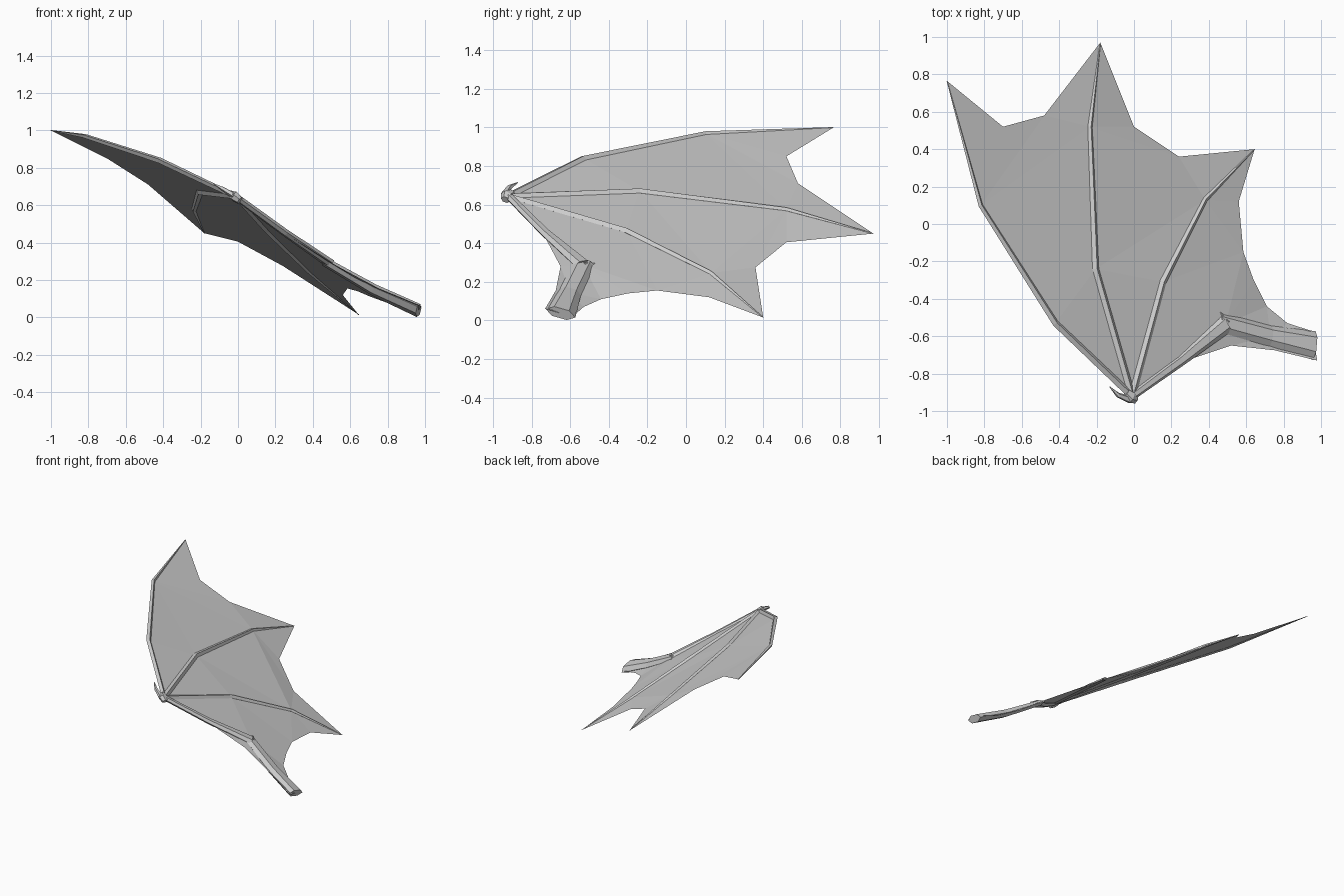
import bpy, bmesh, math
from mathutils import Vector

if "Cube" in bpy.data.objects:
    bpy.data.objects.remove(bpy.data.objects["Cube"])

UP = Vector((0.5, 0.2, 0.85)).normalized()   # general facing of the wing skin


def make_object(name, verts, faces, triangulate=False):
    mesh = bpy.data.meshes.new(name)
    mesh.from_pydata([tuple(v) for v in verts], [], faces)
    bm = bmesh.new()
    bm.from_mesh(mesh)
    if triangulate:
        bmesh.ops.triangulate(bm, faces=bm.faces[:])
    bmesh.ops.recalc_face_normals(bm, faces=bm.faces[:])
    bm.to_mesh(mesh)
    bm.free()
    obj = bpy.data.objects.new(name, mesh)
    bpy.context.collection.objects.link(obj)
    return obj


def bone(name, path, sizes, sides=6):
    """Low-poly tapered limb: path points with (half width, half height)."""
    pts = [Vector(p) for p in path]
    verts, faces = [], []
    for i, (p, (w, h)) in enumerate(zip(pts, sizes)):
        a, b = pts[max(i - 1, 0)], pts[min(i + 1, len(pts) - 1)]
        t = (b - a).normalized()
        side = t.cross(UP).normalized()
        up = side.cross(t)
        for k in range(sides):
            ang = 2 * math.pi * k / sides
            verts.append(p + side * w * math.cos(ang) + up * h * math.sin(ang))
    for i in range(len(pts) - 1):
        for k in range(sides):
            n = (k + 1) % sides
            faces.append((i * sides + k, i * sides + n,
                          (i + 1) * sides + n, (i + 1) * sides + k))
    faces.append(tuple(range(sides)))
    faces.append(tuple(range(len(verts) - sides, len(verts))))
    return make_object(name, verts, faces)


# Key points of the skin: wrist, three fingers, arm and scalloped edges
P = {
    "w": (-0.01, -0.92, 0.645),
    "a1": (-0.42, -0.53, 0.84), "a2": (-0.82, 0.10, 0.97), "a3": (-1.0, 0.765, 1.0),
    "b1": (-0.205, -0.24, 0.67), "b2": (-0.235, 0.52, 0.575), "b3": (-0.18, 0.97, 0.45),
    "c1": (0.155, -0.31, 0.465), "c2": (0.38, 0.13, 0.245), "c3": (0.645, 0.40, 0.015),
    "ab1": (-0.70, 0.52, 0.85), "ab2": (-0.48, 0.58, 0.71),
    "bc1": (0.0, 0.52, 0.405), "bc2": (0.24, 0.36, 0.275),
    "d1": (0.56, 0.12, 0.12), "d2": (0.585, -0.15, 0.155), "d3": (0.64, -0.30, 0.14),
    "d4": (0.71, -0.44, 0.11), "d5": (0.82, -0.53, 0.07), "d6": (0.945, -0.57, 0.035),
    "elbow": (0.49, -0.535, 0.29), "arm": (0.73, -0.60, 0.145),
    "shoulder": (0.965, -0.65, 0.037),
    "e1": (0.28, -0.73, 0.43), "e2": (0.52, -0.65, 0.28),
    "e3": (0.75, -0.675, 0.155), "e4": (0.98, -0.73, 0.06),
}


def skin(name, panels):
    used = sorted({k for p in panels for k in p.split()})
    return make_object(name, [P[k] for k in used],
                       [tuple(used.index(k) for k in p.split()) for p in panels], True)


# Wing skin: finger webs, trailing web and the small web ahead of the arm
skin("wing_membrane", [
    "w a1 b1", "a1 a2 b2 b1", "a2 a3 ab1 ab2 b2", "ab2 b3 b2",
    "w b1 c1", "b1 b2 c2 c1", "b2 b3 bc1", "b2 bc1 bc2 c2", "bc2 c3 c2",
    "w c1 elbow", "c1 c2 d2 elbow", "c2 c3 d1 d2",
    "elbow d2 d3 d4", "elbow d4 d5 arm", "arm d5 d6 shoulder",
    "w elbow e1", "e1 elbow e2", "e2 elbow arm e3", "e3 arm shoulder e4",
])

# Finger bones
taper = [(0.022, 0.014), (0.02, 0.016), (0.014, 0.012), (0.002, 0.002)]
for label, f, cut in (("leading", "a", 1), ("middle", "b", 1), ("rear", "c", 1)):
    bone(label + "_finger", [P["w"]] + [P[f + str(i)] for i in (1, 2, 3)], taper, 4)

# Arm
bone("forearm", [P["w"], (0.25, -0.73, 0.455), P["elbow"]],
     [(0.022, 0.018), (0.03, 0.02), (0.05, 0.024)])
bone("upper_arm", [(0.46, -0.525, 0.30), P["arm"], P["shoulder"]],
     [(0.055, 0.022), (0.058, 0.03), (0.08, 0.032)])
bone("elbow_spur", [(0.50, -0.53, 0.285), (0.455, -0.47, 0.29)],
     [(0.03, 0.018), (0.008, 0.008)], 4)

# Wrist knuckle and thumb claw
bone("wrist_knuckle", [(0.01, -0.935, 0.625), (-0.015, -0.925, 0.645), (-0.04, -0.90, 0.66)],
     [(0.025, 0.02), (0.038, 0.028), (0.025, 0.018)])
bone("thumb_claw", [(-0.02, -0.94, 0.65), (-0.085, -0.915, 0.69), (-0.13, -0.87, 0.715)],
     [(0.022, 0.016), (0.014, 0.012), (0.002, 0.002)], 5)
